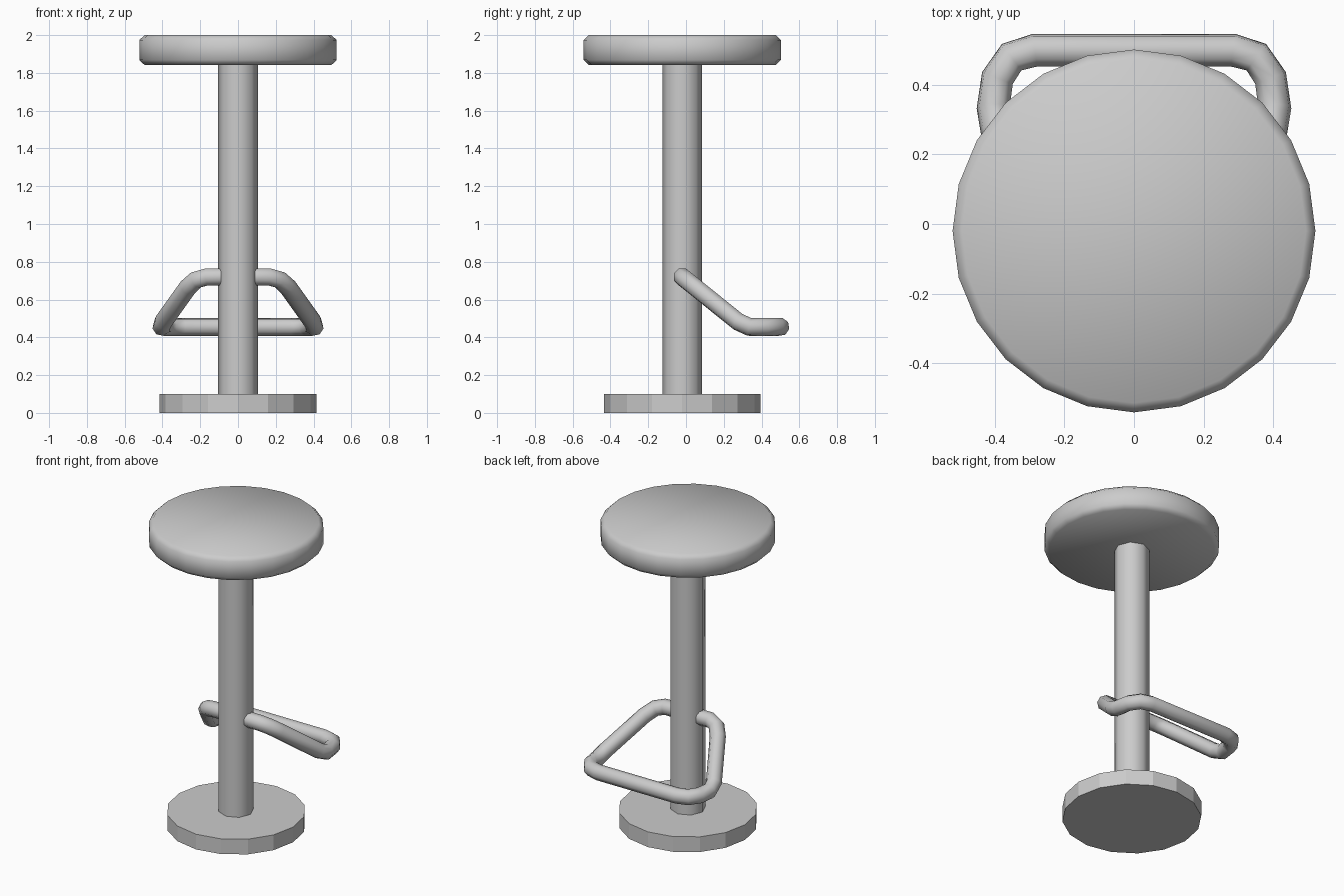
import bpy
import bmesh
from math import pi, cos, sin, radians

if "Cube" in bpy.data.objects:
    bpy.data.objects.remove(bpy.data.objects["Cube"])

CY = -0.02  # shared axis of seat, post and base


def lathe(name, sides, profile, smooth):
    """Capped solid of revolution from (radius, z) rings."""
    bm = bmesh.new()
    rings = [[bm.verts.new((r * cos(2 * pi * i / sides), CY + r * sin(2 * pi * i / sides), z))
              for i in range(sides)] for r, z in profile]
    for a, b in zip(rings, rings[1:]):
        for i in range(sides):
            j = (i + 1) % sides
            bm.faces.new((a[i], a[j], b[j], b[i]))
    bm.faces.new(rings[0][::-1])
    bm.faces.new(rings[-1])
    for f in bm.faces:
        f.smooth = smooth
    mesh = bpy.data.meshes.new(name)
    bm.to_mesh(mesh)
    bm.free()
    obj = bpy.data.objects.new(name, mesh)
    bpy.context.collection.objects.link(obj)
    return obj


def select_only(obj):
    bpy.ops.object.select_all(action='DESELECT')
    obj.select_set(True)
    bpy.context.view_layer.objects.active = obj


# Round base, column and cushioned seat
lathe("base", 16, [(0.415, 0), (0.415, 0.1)], False)
post = lathe("post", 8, [(0.105, 0.09), (0.105, 1.86)], True)
select_only(post)
bpy.ops.object.shade_smooth_by_angle(angle=radians(60))
lathe("seat", 24, [(0.495, 1.842), (0.522, 1.868), (0.522, 1.974), (0.495, 2.0)], True)

# Footrest: half of the tube path, mirrored across x
half = [(0.09, -0.02, 0.72), (0.165, -0.02, 0.72), (0.222, 0.0, 0.704), (0.266, 0.05, 0.664),
        (0.395, 0.275, 0.483), (0.405, 0.335, 0.455), (0.393, 0.42, 0.455),
        (0.352, 0.48, 0.455), (0.285, 0.50, 0.455)]
path = half + [(-x, y, z) for x, y, z in reversed(half)]
curve = bpy.data.curves.new("footrest", 'CURVE')
curve.dimensions = '3D'
curve.bevel_depth = 0.0485
curve.bevel_resolution = 2
curve.use_fill_caps = True
spline = curve.splines.new('POLY')
spline.points.add(len(path) - 1)
for p, co in zip(spline.points, path):
    p.co = (*co, 1)
    p.tilt = pi / 8
footrest = bpy.data.objects.new("footrest", curve)
bpy.context.collection.objects.link(footrest)
select_only(footrest)
bpy.ops.object.convert(target='MESH')
bpy.ops.object.shade_smooth_by_angle(angle=radians(60))
